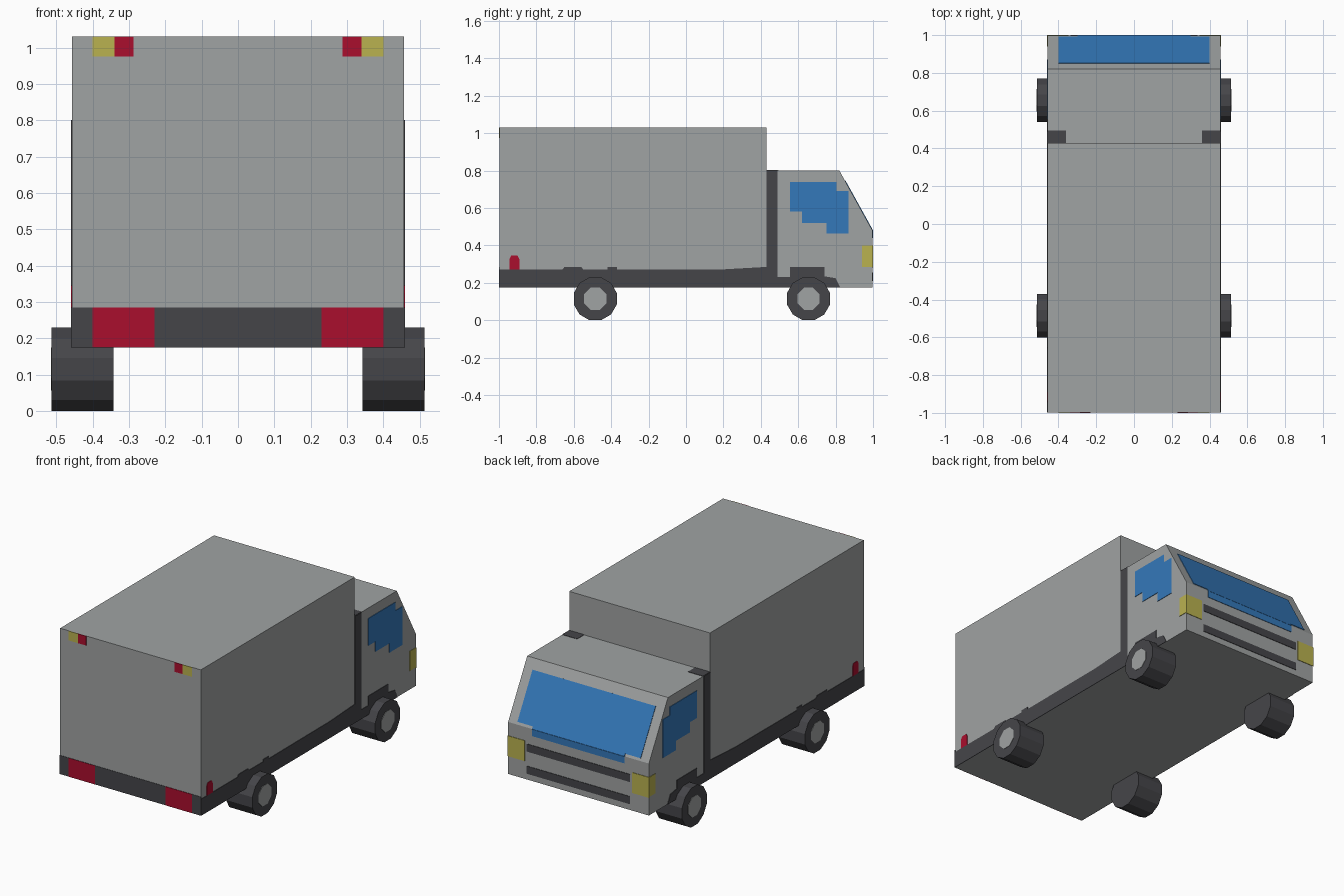
import bpy, bmesh, math
from mathutils import Vector

if "Cube" in bpy.data.objects:
    bpy.data.objects.remove(bpy.data.objects["Cube"])


def material(name, r, g, b):
    lin = [((c / 255 + 0.055) / 1.055) ** 2.4 for c in (r, g, b)]
    m = bpy.data.materials.new(name)
    m.diffuse_color = (*lin, 1)
    m.use_nodes = True
    m.node_tree.nodes["Principled BSDF"].inputs["Base Color"].default_value = m.diffuse_color
    return m


GREY = material("body grey", 160, 163, 163)
DARK = material("dark trim", 69, 69, 73)
BLUE = material("window blue", 52, 120, 186)
RED = material("lamp red", 170, 14, 45)
YELLOW = material("lamp yellow", 186, 178, 80)

W, L = 0.457, 0.997      # body half width and half length
T = 0.003                # thickness of painted plates


def prism(name, pts, offset, mat, mirror=False):
    """Extrude a flat polygon along an offset, optionally mirrored in x."""
    bm = bmesh.new()
    face = bm.faces.new([bm.verts.new(p) for p in pts])
    ext = bmesh.ops.extrude_face_region(bm, geom=[face], use_keep_orig=True)
    moved = [v for v in ext["geom"] if isinstance(v, bmesh.types.BMVert)]
    bmesh.ops.translate(bm, verts=moved, vec=Vector(offset))
    bmesh.ops.recalc_face_normals(bm, faces=bm.faces)
    me = bpy.data.meshes.new(name)
    bm.to_mesh(me)
    bm.free()
    me.materials.append(mat)
    ob = bpy.data.objects.new(name, me)
    bpy.context.collection.objects.link(ob)
    if mirror:
        ob.modifiers.new("mirror", "MIRROR")
    return ob


def side_plate(name, pts, mat):
    prism(name, [(W, y, z) for y, z in pts], (T, 0, 0), mat, True)


def end_plate(name, end, x0, x1, z0, z1, mat, mirror=True, t=T):
    pts = [(x0, end * L, z0), (x1, end * L, z0), (x1, end * L, z1), (x0, end * L, z1)]
    prism(name, pts, (0, end * t, 0), mat, mirror)


def rect(a0, a1, b0, b1):
    return [(a0, b0), (a1, b0), (a1, b1), (a0, b1)]


# Body: cargo box and cab in one side profile
profile = [(-L, 0.175), (L, 0.175), (L, 0.48), (0.82, 0.80),
           (0.43, 0.80), (0.43, 1.03), (-L, 1.03)]
prism("truck_body", [(-W, y, z) for y, z in profile], (2 * W, 0, 0), GREY)

# Dark sill, wheel arch and gap behind the cab
side_plate("side_sill", [
    (-L, 0.175), (0.825, 0.175), (0.80, 0.225), (0.74, 0.235), (0.74, 0.285),
    (0.555, 0.285), (0.555, 0.23), (0.49, 0.23), (0.49, 0.80), (0.43, 0.80),
    (0.43, 0.285), (0.2, 0.272), (-0.37, 0.27), (-0.37, 0.285), (-0.42, 0.285),
    (-0.42, 0.272), (-0.55, 0.272), (-0.56, 0.285), (-0.65, 0.285),
    (-0.66, 0.272), (-L, 0.272)], DARK)
prism("cab_roof_corner", [(x, y, 0.80) for x, y in rect(0.36, W, 0.43, 0.495)],
      (0, 0, 0.002), DARK, True)

# Side windows and side lamps
side_plate("side_window", [
    (0.555, 0.74), (0.805, 0.74), (0.805, 0.69), (0.87, 0.69), (0.87, 0.465),
    (0.75, 0.465), (0.75, 0.52), (0.62, 0.52), (0.62, 0.58), (0.555, 0.58)], BLUE)
side_plate("headlight_side", rect(0.94, L, 0.285, 0.40), YELLOW)
side_plate("side_marker", [(-0.945, 0.272), (-0.89, 0.272), (-0.89, 0.325),
                           (-0.90, 0.345), (-0.935, 0.345), (-0.945, 0.325)], RED)

# Windscreen on the sloped cab face, with a lip on the upright face
slope = Vector((0, 0.82 - L, 0.32))
foot = Vector((0, L, 0.48))
normal = Vector((0, 0.32, L - 0.82)).normalized()
glass = [(-0.40, 0.04), (-0.30, 0.04), (-0.30, 0), (0.30, 0), (0.30, 0.04),
         (0.40, 0.04), (0.40, 0.83), (-0.40, 0.83)]
prism("windscreen", [foot + slope * t + Vector((x, 0, 0)) for x, t in glass],
      normal * T, BLUE)
end_plate("windscreen_lip", 1, -0.30, 0.30, 0.44, 0.48, BLUE, False)

# Cab nose: headlights and grille bars
end_plate("headlight", 1, 0.348, W + T, 0.28, 0.40, YELLOW)
for z in (0.34, 0.21):
    end_plate("grille_bar", 1, -0.335, 0.335, z, z + 0.045, DARK, False)

# Cargo box end: bumper strip and lamps
end_plate("rear_bumper", -1, -W - T, W + T, 0.175, 0.285, DARK, False, 0.002)
end_plate("tail_lamp", -1, 0.23, 0.40, 0.175, 0.285, RED)
end_plate("top_lamp_red", -1, 0.287, 0.34, 0.975, 1.03, RED)
end_plate("top_lamp_yellow", -1, 0.34, 0.40, 0.975, 1.03, YELLOW)


# Wheels: twelve-sided tyres with a flat at the ground, and hub plates
def ring(x, y, n, r):
    angles = [(i + 0.5) * math.tau / n for i in range(n)]
    return [(x, y + r * math.sin(a), 0.115 + r * math.cos(a)) for a in angles]


for label, y in (("rear", -0.485), ("front", 0.655)):
    prism(label + "_wheel", ring(0.342, y, 12, 0.115 / math.cos(math.pi / 12)),
          (0.171, 0, 0), DARK, True)
    prism(label + "_hub", ring(0.513, y, 8, 0.064), (0.002, 0, 0), GREY, True)
